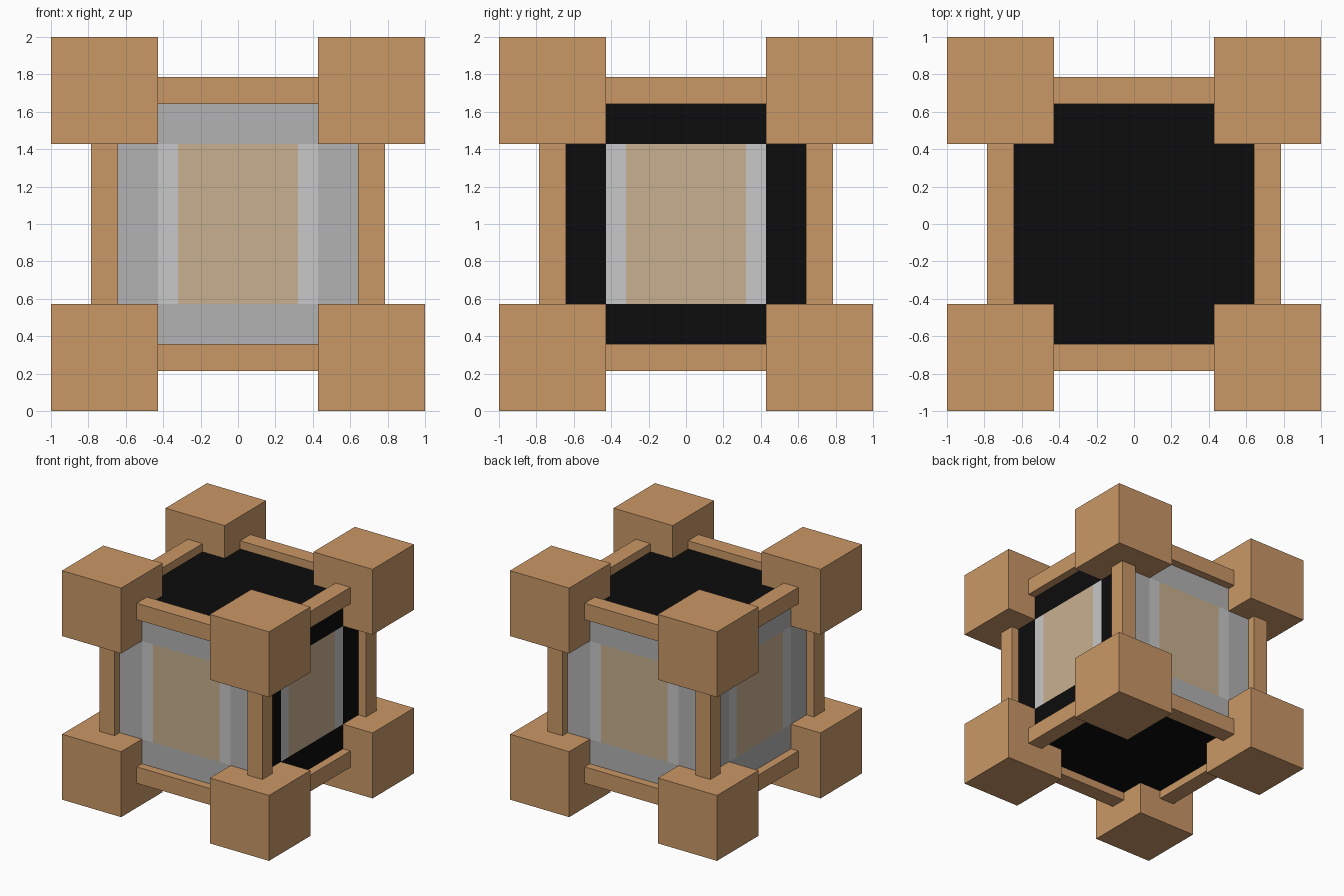
import bpy, bmesh
from itertools import product
from mathutils import Vector

if "Cube" in bpy.data.objects:
    bpy.data.objects.remove(bpy.data.objects["Cube"])

U = 1 / 7  # the model sits on a 14-unit lattice


def material(name, rgb):
    m = bpy.data.materials.new(name)
    m.diffuse_color = (*rgb, 1)
    m.use_nodes = True
    m.node_tree.nodes["Principled BSDF"].inputs["Base Color"].default_value = m.diffuse_color
    return m


wood = material("wood", (0.591, 0.314, 0.136))
black = material("black", (0.0037, 0.0037, 0.0037))
grey = material("grey", (0.445, 0.445, 0.445))
pale = material("pale_grey", (0.578, 0.578, 0.578))
tan = material("tan", (0.578, 0.434, 0.279))


def box(name, centre, size, mats):
    """Box with centre measured from the middle of the model."""
    bm = bmesh.new()
    bmesh.ops.create_cube(bm, size=1)
    bmesh.ops.scale(bm, vec=size, verts=bm.verts)
    me = bpy.data.meshes.new(name)
    bm.to_mesh(me)
    bm.free()
    for m in mats:
        me.materials.append(m)
    ob = bpy.data.objects.new(name, me)
    ob.location = Vector(centre) + Vector((0, 0, 1))
    bpy.context.collection.objects.link(ob)
    return ob


# Corner blocks
for s in product((-1, 1), repeat=3):
    box("corner_block", [5 * U * v for v in s], [4 * U] * 3, [wood])

# Edge rails between the blocks, centred on the core's edges
for axis in range(3):
    for a, b in product((-1, 1), repeat=2):
        c, size = [a * 5 * U, b * 5 * U], [U, U]
        c.insert(axis, 0)
        size.insert(axis, 6 * U)
        box("edge_rail", c, size, [wood])

# Core cube, cut along the borders of the side panels
core = box("core", (0, 0, 0), [10 * U] * 3, [black, grey, pale, tan])
bm = bmesh.new()
bm.from_mesh(core.data)
for axis in range(3):
    no = Vector([i == axis for i in range(3)])
    for d in (-3 * U, -0.32, 0.32, 3 * U):
        geom = bm.verts[:] + bm.edges[:] + bm.faces[:]
        bmesh.ops.bisect_plane(bm, geom=geom, plane_co=no * d, plane_no=no)
bm.normal_update()
for f in bm.faces:
    c, n = f.calc_center_median(), f.normal
    across = abs(c.y) if abs(n.x) > 0.5 else abs(c.x)
    if abs(n.z) < 0.5 and abs(c.z) < 3 * U and across < 3 * U:
        f.material_index = 3 if across < 0.32 else 2  # tan panel, pale strips
    else:
        f.material_index = 0 if n.x > 0.5 or abs(n.z) > 0.5 else 1  # border
bm.to_mesh(core.data)
bm.free()
